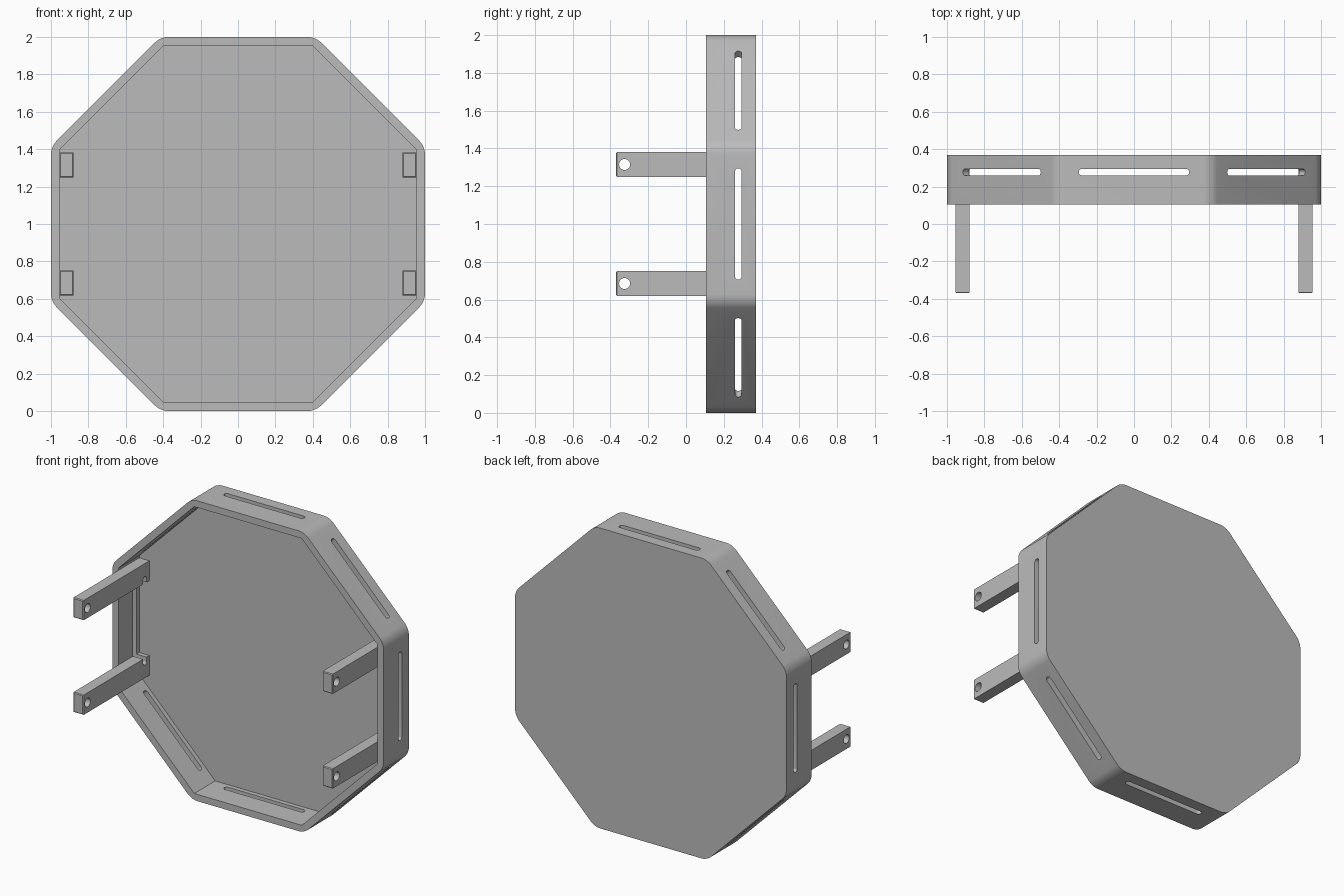
import bpy, bmesh, math
from mathutils import Matrix

if "Cube" in bpy.data.objects:
    bpy.data.objects.remove(bpy.data.objects["Cube"])

# Single grey finish
GREY = (0.5, 0.5, 0.5, 1)
mat = bpy.data.materials.new("plain_grey")
mat.use_nodes = True
mat.diffuse_color = GREY
mat.node_tree.nodes["Principled BSDF"].inputs["Base Color"].default_value = GREY

FRONT, BACK, TIP = 0.105, 0.37, -0.37
WALL = 0.045
SLOT_Y, SLOT_R, SLOT_HALF = 0.277, 0.018, 0.295
ARM_IN, ARM_OUT, ARM_Z, ARM_HALF = 0.88, 1 - WALL, 0.315, 0.066


def make(name, bm):
    bmesh.ops.recalc_face_normals(bm, faces=bm.faces)
    mesh = bpy.data.meshes.new(name)
    bm.to_mesh(mesh)
    bm.free()
    mesh.materials.append(mat)
    ob = bpy.data.objects.new(name, mesh)
    bpy.context.collection.objects.link(ob)
    return ob


def prism(points, depth):
    """Extrude a closed outline of 3D points along a vector."""
    bm = bmesh.new()
    face = bm.faces.new([bm.verts.new(p) for p in points])
    ext = bmesh.ops.extrude_face_region(bm, geom=[face], use_keep_orig=True)
    moved = [g for g in ext["geom"] if isinstance(g, bmesh.types.BMVert)]
    bmesh.ops.translate(bm, verts=moved, vec=depth)
    return bm


def octagon(apothem, y0, y1):
    r = apothem / math.cos(math.pi / 8)
    angles = [math.pi / 8 + i * math.pi / 4 for i in range(8)]
    pts = [(r * math.cos(a), y0, 1 + r * math.sin(a)) for a in angles]
    return prism(pts, (0, y1 - y0, 0))


def cut(ob, cutters):
    for c in cutters:
        c.hide_render = True
        mod = ob.modifiers.new("cut", "BOOLEAN")
        mod.operation = "DIFFERENCE"
        mod.solver = "EXACT"
        mod.object = c
        bpy.context.view_layer.objects.active = ob
        bpy.ops.object.modifier_apply(modifier=mod.name)


def slot_cutter(angle):
    """Round-ended bar through the whole tray, turned about the centre."""
    pts = []
    for end, start in ((1, 0), (-1, math.pi)):
        for i in range(13):
            a = start + math.pi * i / 12
            pts.append((-1.2, SLOT_Y + SLOT_R * math.cos(a),
                        end * (SLOT_HALF - SLOT_R) + SLOT_R * math.sin(a)))
    bm = prism(pts, (2.4, 0, 0))
    turn = Matrix.Translation((0, 0, 1)) @ Matrix.Rotation(angle, 4, "Y")
    bmesh.ops.transform(bm, matrix=turn, verts=bm.verts)
    return make("slot_cutter", bm)


def hole_cutter(z):
    pts = [(-1.2, -0.325 + 0.029 * math.cos(a), z + 0.029 * math.sin(a))
           for a in (math.tau * i / 32 for i in range(32))]
    return make("hole_cutter", prism(pts, (2.4, 0, 0)))


slots = [slot_cutter(i * math.pi / 4) for i in range(4)]
helpers = list(slots)

# Octagonal tray: rounded outer corners, hollow front, slotted walls
bm = octagon(1, FRONT, BACK)
corners = [e for e in bm.edges if abs(e.verts[0].co.y - e.verts[1].co.y) > 0.1]
bmesh.ops.bevel(bm, geom=corners, offset=0.04, offset_type="OFFSET",
                segments=6, profile=0.5, affect="EDGES")
tray = make("octagonal_tray", bm)
cavity = make("cavity_cutter", octagon(1 - WALL, FRONT - 0.1, BACK - WALL))
helpers.append(cavity)
cut(tray, [cavity] + slots)
parts = [tray]

# Four mounting arms with a pin hole at the tip and a notch from the slot
for level, s in (("upper", 1), ("lower", -1)):
    z = 1 + s * ARM_Z
    hole = hole_cutter(z)
    helpers.append(hole)
    for side, d in (("left", 1), ("right", -1)):
        outline = [(d * x, TIP, z + h * ARM_HALF) for x, h in
                   ((ARM_IN, -1), (ARM_OUT, -1), (ARM_OUT, 1), (ARM_IN, 1))]
        bm = prism(outline, (0, BACK - WALL - TIP, 0))
        tip = [e for e in bm.edges if all(v.co.y < TIP + 0.001 for v in e.verts)]
        bmesh.ops.bevel(bm, geom=tip, offset=0.005, segments=1, affect="EDGES")
        arm = make(f"{level}_{side}_arm", bm)
        cut(arm, [hole, slots[0]])
        parts.append(arm)

for h in helpers:
    bpy.data.objects.remove(h)

bpy.ops.object.select_all(action="DESELECT")
for ob in parts:
    ob.select_set(True)
bpy.context.view_layer.objects.active = tray
bpy.ops.object.shade_smooth_by_angle(angle=math.radians(30))
